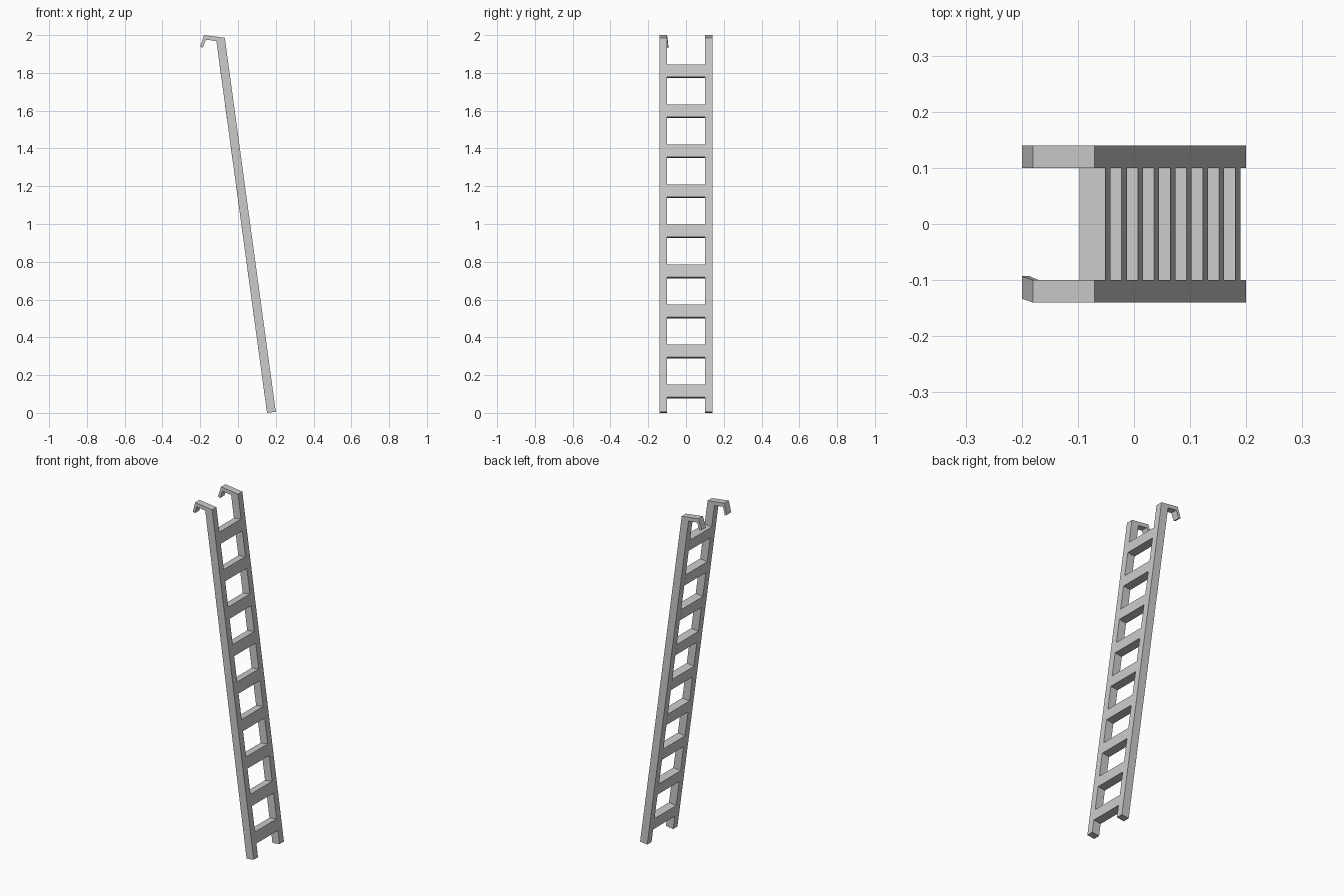
import bpy, bmesh

if "Cube" in bpy.data.objects:
    bpy.data.objects.remove(bpy.data.objects["Cube"])

TILT = 0.27 / 1.98          # lean of the rails: x lost per unit of height
DEPTH_X, DEPTH_Z = 0.0465, 0.0063


def front_x(z):
    return 0.2 - (z - 0.006) * TILT


def prism(name, profile, y0, y1, tweak=None):
    """Extrude an xz profile from y0 to y1; tweak moves finished points."""
    bm = bmesh.new()
    ends = []
    for y in (y0, y1):
        pts = [(x, y, z) for x, z in profile]
        if tweak:
            pts = [tweak(*p) for p in pts]
        ends.append([bm.verts.new(p) for p in pts])
    a, b = ends
    bm.faces.new(a)
    bm.faces.new(b[::-1])
    n = len(a)
    for i in range(n):
        j = (i + 1) % n
        bm.faces.new((a[j], a[i], b[i], b[j]))
    bmesh.ops.recalc_face_normals(bm, faces=bm.faces)
    mesh = bpy.data.meshes.new(name)
    bm.to_mesh(mesh)
    bm.free()
    obj = bpy.data.objects.new(name, mesh)
    bpy.context.collection.objects.link(obj)
    return obj


# Side rails with hooked tops; one hook tip is bent slightly inward
rail = [(0.2 - DEPTH_X, 0.0), (0.2, 0.006), (-0.07, 1.986), (-0.18, 2.0),
        (-0.2, 1.939), (-0.186, 1.933), (-0.17, 1.976), (-0.1145, 1.969)]


def bend_tip(x, y, z):
    return (x, y + 0.007, z) if x < -0.183 else (x, y, z)


prism("rail_left", rail, 0.10, 0.14)
prism("rail_right", rail, -0.14, -0.10, bend_tip)

# Nine rungs, square to the rails and flush with their faces
for i in range(9):
    lo, hi = 0.083 + 0.212 * i, 0.149 + 0.212 * i
    prism(f"rung_{i + 1}", [
        (front_x(lo), lo), (front_x(hi), hi),
        (front_x(hi) - DEPTH_X, hi - DEPTH_Z),
        (front_x(lo) - DEPTH_X, lo - DEPTH_Z)], -0.10, 0.10)
